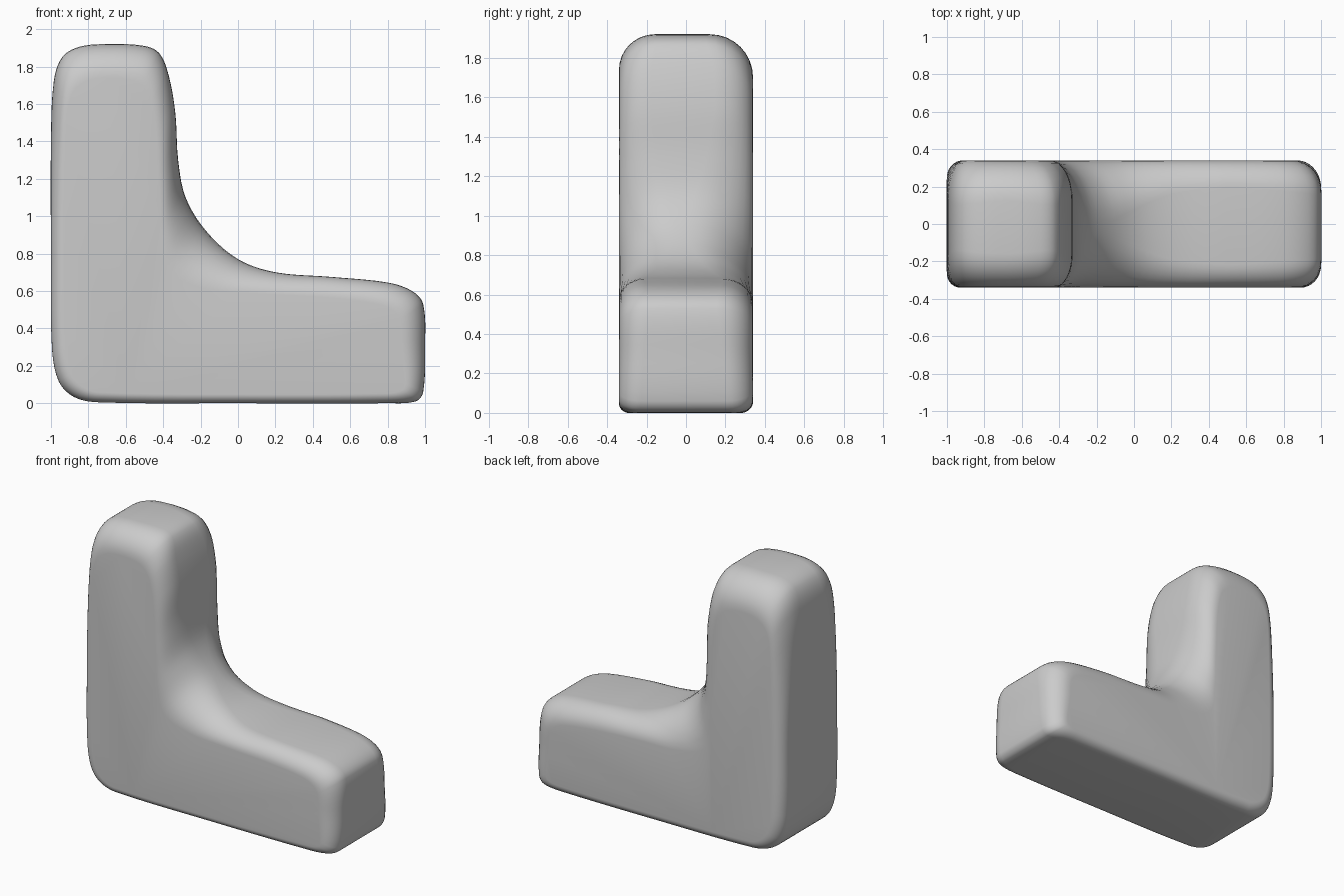
import bpy, math
from mathutils import Vector

if "Cube" in bpy.data.objects:
    bpy.data.objects.remove(bpy.data.objects["Cube"])

HALF = 0.34      # half depth in y
STEPS = 5        # smoothing steps between profile points
ARC = 8          # steps across each rounded rim

# (outer x, outer z, flat side-face x, flat side-face z) around the L
PROFILE = [
    (-0.75, 0.005, -0.74, 0.06), (0.0, 0.0, 0.0, 0.05), (0.80, 0.0, 0.78, 0.055),
    (0.95, 0.01, 0.87, 0.07), (0.99, 0.06, 0.89, 0.11), (1.0, 0.30, 0.87, 0.30),
    (0.99, 0.53, 0.86, 0.44), (0.93, 0.60, 0.82, 0.495), (0.80, 0.645, 0.72, 0.53),
    (0.50, 0.675, 0.45, 0.56), (0.20, 0.70, 0.10, 0.58), (0.0, 0.77, -0.16, 0.60),
    (-0.17, 0.92, -0.36, 0.68), (-0.28, 1.10, -0.41, 0.87), (-0.32, 1.30, -0.425, 1.12),
    (-0.335, 1.55, -0.44, 1.42), (-0.37, 1.75, -0.47, 1.61), (-0.42, 1.87, -0.52, 1.69),
    (-0.50, 1.91, -0.58, 1.72), (-0.70, 1.92, -0.70, 1.73), (-0.85, 1.905, -0.81, 1.71),
    (-0.94, 1.85, -0.88, 1.65), (-0.985, 1.72, -0.91, 1.54), (-1.0, 1.40, -0.92, 1.30),
    (-1.0, 0.80, -0.925, 0.80), (-0.995, 0.30, -0.92, 0.31), (-0.96, 0.12, -0.89, 0.16),
    (-0.88, 0.035, -0.83, 0.09),
]


def smooth_loop(pts):
    """Closed smooth curve through the points."""
    n, out = len(pts), []
    tan = [(pts[(i + 1) % n] - pts[i - 1]).normalized() for i in range(n)]
    for i in range(n):
        a, b = pts[i], pts[(i + 1) % n]
        length = (b - a).length
        for k in range(STEPS):
            t = k / STEPS
            out.append(a * (2*t**3 - 3*t*t + 1) + b * (3*t*t - 2*t**3)
                       + tan[i] * length * (t**3 - 2*t*t + t)
                       + tan[(i + 1) % n] * length * (t**3 - t*t))
    return out


outer = smooth_loop([Vector(p[:2]) for p in PROFILE])
flat = smooth_loop([Vector(p[2:]) for p in PROFILE])
count = len(outer)

# Rings from the front face to the back face; the back rim is a little softer
verts = []
for side, soft in ((-1, 0.95), (1, 1.15)):
    angles = [k / ARC * math.pi / 2 for k in range(ARC + 1)]
    for a in (reversed(angles) if side < 0 else angles):
        for o, f in zip(outer, flat):
            inset = (f - o) * soft
            depth = min(HALF - 0.01, 0.95 * inset.length + 0.01)
            p = o + inset * (1 - math.cos(a))
            verts.append((p.x, side * (HALF - depth + depth * math.sin(a)), p.y))

rings = len(verts) // count
faces = [(r*count + i, (r+1)*count + i, (r+1)*count + (i+1) % count, r*count + (i+1) % count)
         for r in range(rings - 1) for i in range(count)]
# Flat front and back faces
faces.append(tuple(range(count)))
faces.append(tuple(reversed(range((rings - 1)*count, rings*count))))

mesh = bpy.data.meshes.new("soft_l_block")
mesh.from_pydata(verts, [], faces)
mesh.validate()
mesh.shade_smooth()
block = bpy.data.objects.new("soft_l_block", mesh)
bpy.context.collection.objects.link(block)
